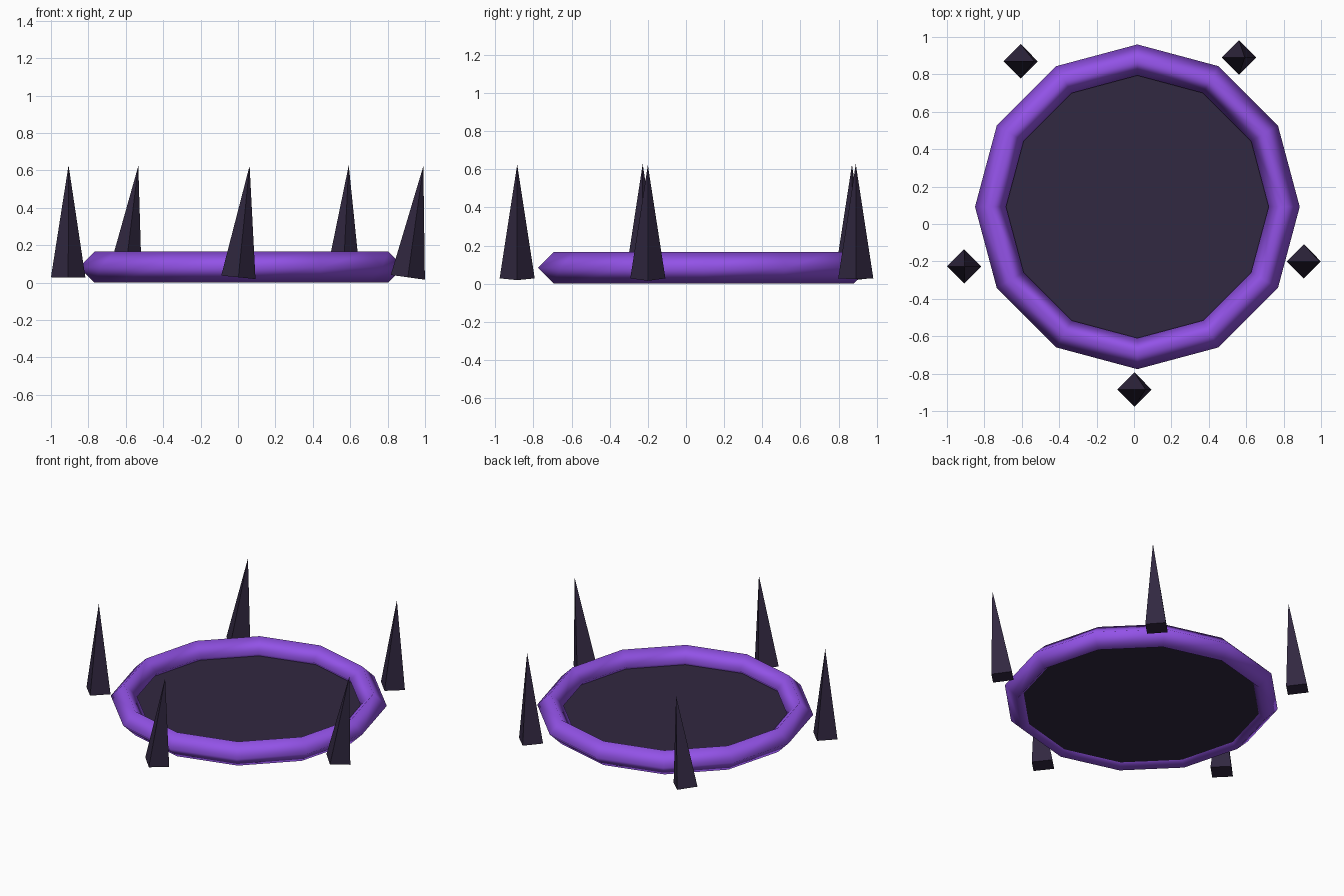
import bpy, math
from mathutils import Matrix

if "Cube" in bpy.data.objects:
    bpy.data.objects.remove(bpy.data.objects["Cube"])

def material(name, rgb):
    m = bpy.data.materials.new(name)
    m.diffuse_color = (*rgb, 1)
    m.use_nodes = True
    m.node_tree.nodes["Principled BSDF"].inputs["Base Color"].default_value = m.diffuse_color
    return m

dark = material("dark stone", (0.031, 0.021, 0.052))
purple = material("glowing purple", (0.29, 0.085, 0.80))

CX, CY, MID, R, TUBE = 0.018, 0.092, 0.083, 0.785, 0.083

# Ring: twelve segments, diamond cross-section, smooth shaded
bpy.ops.mesh.primitive_torus_add(major_segments=12, minor_segments=4, major_radius=R,
                                 minor_radius=TUBE, location=(CX, CY, MID))
ring = bpy.context.object
ring.name = "ring"
ring.data.materials.append(purple)
bpy.ops.object.shade_smooth()

# Disc: thin slab set low inside the ring
BOTTOM, TOP = 0.037, 0.055
bpy.ops.mesh.primitive_cylinder_add(vertices=12, radius=0.75, depth=TOP - BOTTOM,
                                    location=(CX, CY, (TOP + BOTTOM) / 2))
disc = bpy.context.object
disc.name = "disc"
disc.data.materials.append(dark)

# Spikes: four-sided, each leaning sideways by its own amount (x, y, apex shift)
LENGTH = 0.6
spikes = [(0.002, -0.885, 0.06), (0.908, -0.20, 0.083), (0.562, 0.89, 0.03),
          (-0.606, 0.87, 0.073), (-0.908, -0.227, 0.002)]
for i, (x, y, shift) in enumerate(spikes):
    bpy.ops.mesh.primitive_cone_add(vertices=4, radius1=0.092, radius2=0, depth=LENGTH)
    spike = bpy.context.object
    spike.name = f"spike_{i + 1}"
    spike.data.transform(Matrix.Translation((0, 0, LENGTH / 2)))
    spike.location = (x, y, 0.028)
    spike.rotation_euler = (0, math.asin(shift / LENGTH), 0)
    spike.data.materials.append(dark)
